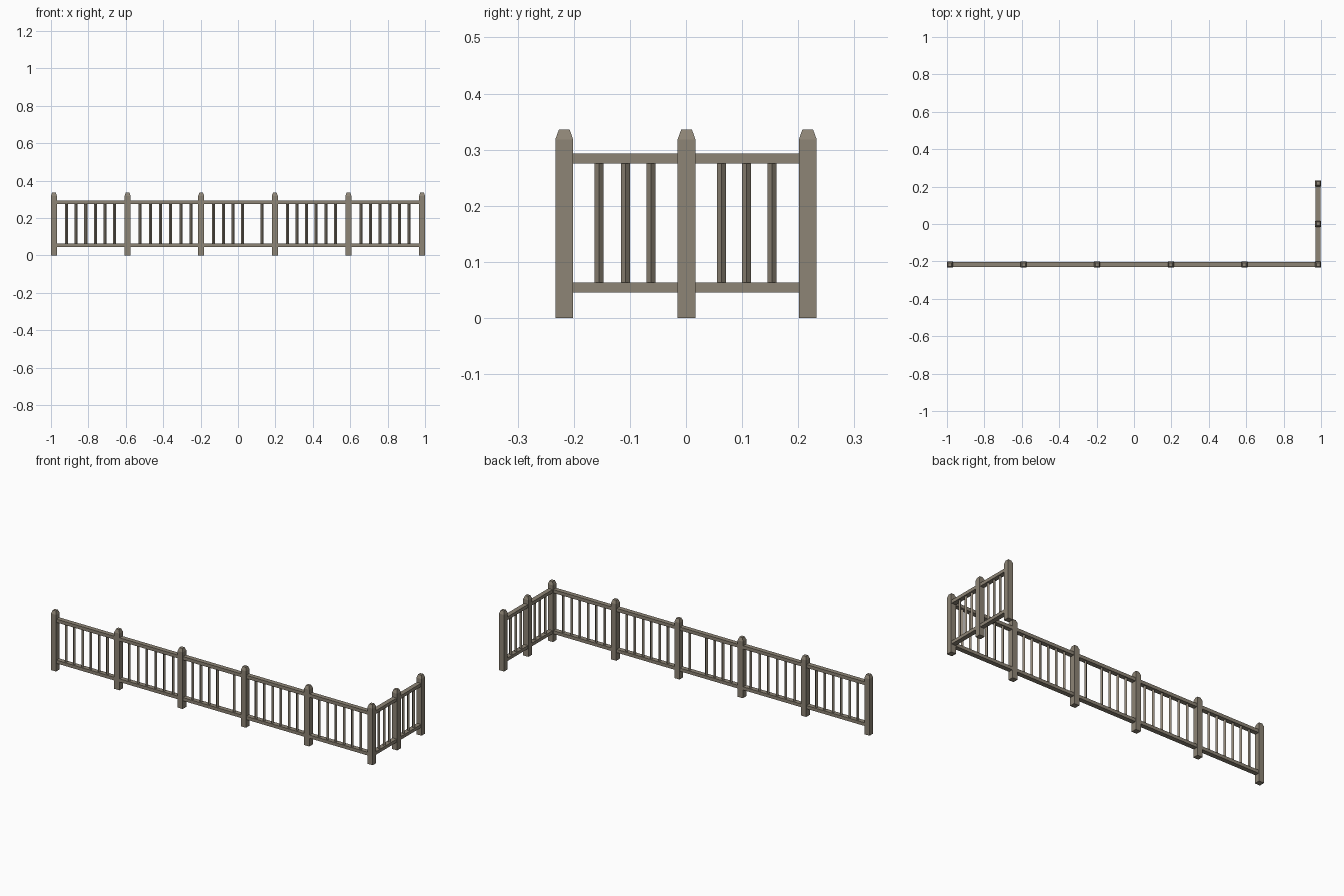
import bpy, bmesh, math

if "Cube" in bpy.data.objects:
    bpy.data.objects.remove(bpy.data.objects["Cube"])

wood = bpy.data.materials.new("weathered_wood")
wood.diffuse_color = (0.270, 0.234, 0.180, 1)
wood.use_nodes = True
wood.node_tree.nodes["Principled BSDF"].inputs["Base Color"].default_value = wood.diffuse_color


def finish(name, bm):
    bmesh.ops.recalc_face_normals(bm, faces=bm.faces)
    me = bpy.data.meshes.new(name)
    bm.to_mesh(me)
    bm.free()
    me.materials.append(wood)
    ob = bpy.data.objects.new(name, me)
    bpy.context.collection.objects.link(ob)
    return ob


def prism(name, x, y, rings, turn=math.pi / 4):
    """Square column; rings = (z, half width) from bottom to top."""
    bm = bmesh.new()
    loops = []
    for z, h in rings:
        r = h * math.sqrt(2)
        loops.append([bm.verts.new((x + r * math.cos(turn + i * math.pi / 2),
                                    y + r * math.sin(turn + i * math.pi / 2), z))
                      for i in range(4)])
    for a, b in zip(loops, loops[1:]):
        for i in range(4):
            j = (i + 1) % 4
            bm.faces.new((a[i], a[j], b[j], b[i]))
    bm.faces.new(loops[0][::-1])
    bm.faces.new(loops[-1])
    return finish(name, bm)


def box(name, lo, hi):
    bm = bmesh.new()
    bmesh.ops.create_cube(bm, size=1)
    for v in bm.verts:
        v.co = [(a + b) / 2 + c * (b - a) for a, b, c in zip(lo, hi, v.co)]
    return finish(name, bm)


HALF = 0.016       # post half width
RAIL = 0.013       # rail half width
YF, XR = -0.217, 0.984
front_x = [-0.984 + 0.3936 * i for i in range(6)]
side_y = [YF, 0.001, 0.217]

# posts with chamfered caps
for x, y in [(x, YF) for x in front_x] + [(XR, y) for y in side_y[1:]]:
    prism("post", x, y, [(0, HALF), (0.318, HALF), (0.336, 0.0095)])

# rails between neighbouring posts
for name, z0, z1 in (("bottom_rail", 0.045, 0.063), ("top_rail", 0.275, 0.2935)):
    for a, b in zip(front_x, front_x[1:]):
        box(name, (a + HALF, YF - RAIL, z0), (b - HALF, YF + RAIL, z1))
    for a, b in zip(side_y, side_y[1:]):
        box(name, (XR - RAIL, a + HALF, z0), (XR + RAIL, b - HALF, z1))


def baluster(x, y):
    prism("baluster", x, y, [(0.06, 0.0057), (0.278, 0.0057)], 0)


# front balusters: six per bay, one missing in the middle bay
for bay, a in enumerate(front_x[:-1]):
    for i in range(6):
        if bay == 2 and i == 4:
            continue
        step = 0.0545 if bay == 1 else 0.0515
        baluster(a + 0.067 + step * i, YF)

# side balusters: three per bay
for y in (-0.155, -0.108, -0.0625, 0.063, 0.108, 0.153):
    baluster(XR, y)
